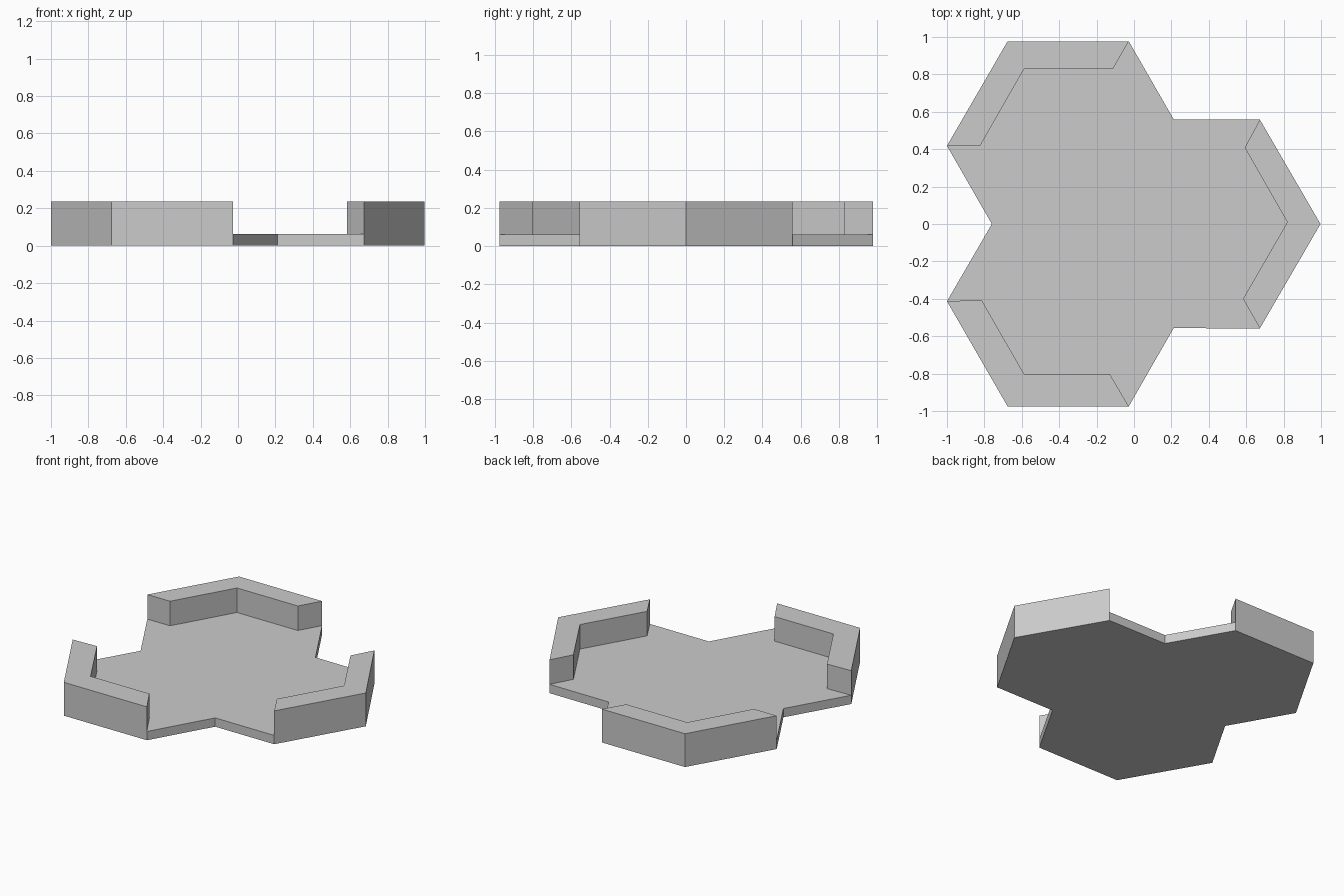
import bpy
import bmesh

cube = bpy.data.objects.get("Cube")
if cube:
    bpy.data.objects.remove(cube, do_unlink=True)

PLATE_TOP, WALL_TOP = 0.062, 0.235

# Single grey finish
grey = bpy.data.materials.new("plain_grey")
grey.use_nodes = True
colour = (0.6, 0.6, 0.6, 1)
grey.diffuse_color = colour
grey.node_tree.nodes["Principled BSDF"].inputs["Base Color"].default_value = colour


def prism(name, outline, bottom, top):
    """Extrude a flat outline upwards into a solid."""
    bm = bmesh.new()
    face = bm.faces.new([bm.verts.new((x, y, bottom)) for x, y in outline])
    raised = bmesh.ops.extrude_face_region(bm, geom=[face], use_keep_orig=True)["geom"]
    verts = [g for g in raised if isinstance(g, bmesh.types.BMVert)]
    bmesh.ops.translate(bm, verts=verts, vec=(0, 0, top - bottom))
    bmesh.ops.recalc_face_normals(bm, faces=bm.faces)
    mesh = bpy.data.meshes.new(name)
    bm.to_mesh(mesh)
    bm.free()
    mesh.materials.append(grey)
    obj = bpy.data.objects.new(name, mesh)
    bpy.context.collection.objects.link(obj)
    return obj


# Outer rim of each hexagonal lobe, and the matching inner wall edge
back_rim = [(-1, 0.418), (-0.676, 0.977), (-0.028, 0.977)]
right_rim = [(0.673, 0.558), (0.997, 0), (0.673, -0.558)]
front_rim = [(-0.028, -0.975), (-0.676, -0.975), (-1, -0.413)]

back_inner = [(-0.113, 0.828), (-0.588, 0.828), (-0.823, 0.418)]
right_inner = [(0.583, -0.4), (0.82, 0.01), (0.592, 0.408)]
front_inner = [(-0.815, -0.406), (-0.588, -0.802), (-0.13, -0.802)]

# Three-lobed base plate, with the notches between lobes
plate = back_rim + [(0.212, 0.56)] + right_rim + [(0.212, -0.557)] + front_rim + [(-0.76, 0)]
prism("base_plate", plate, 0, PLATE_TOP)

# Low walls round the outside of each lobe
prism("back_wall", back_rim + back_inner, PLATE_TOP, WALL_TOP)
prism("left_wall", right_rim + right_inner, PLATE_TOP, WALL_TOP)
prism("front_wall", front_rim + front_inner, PLATE_TOP, WALL_TOP)
